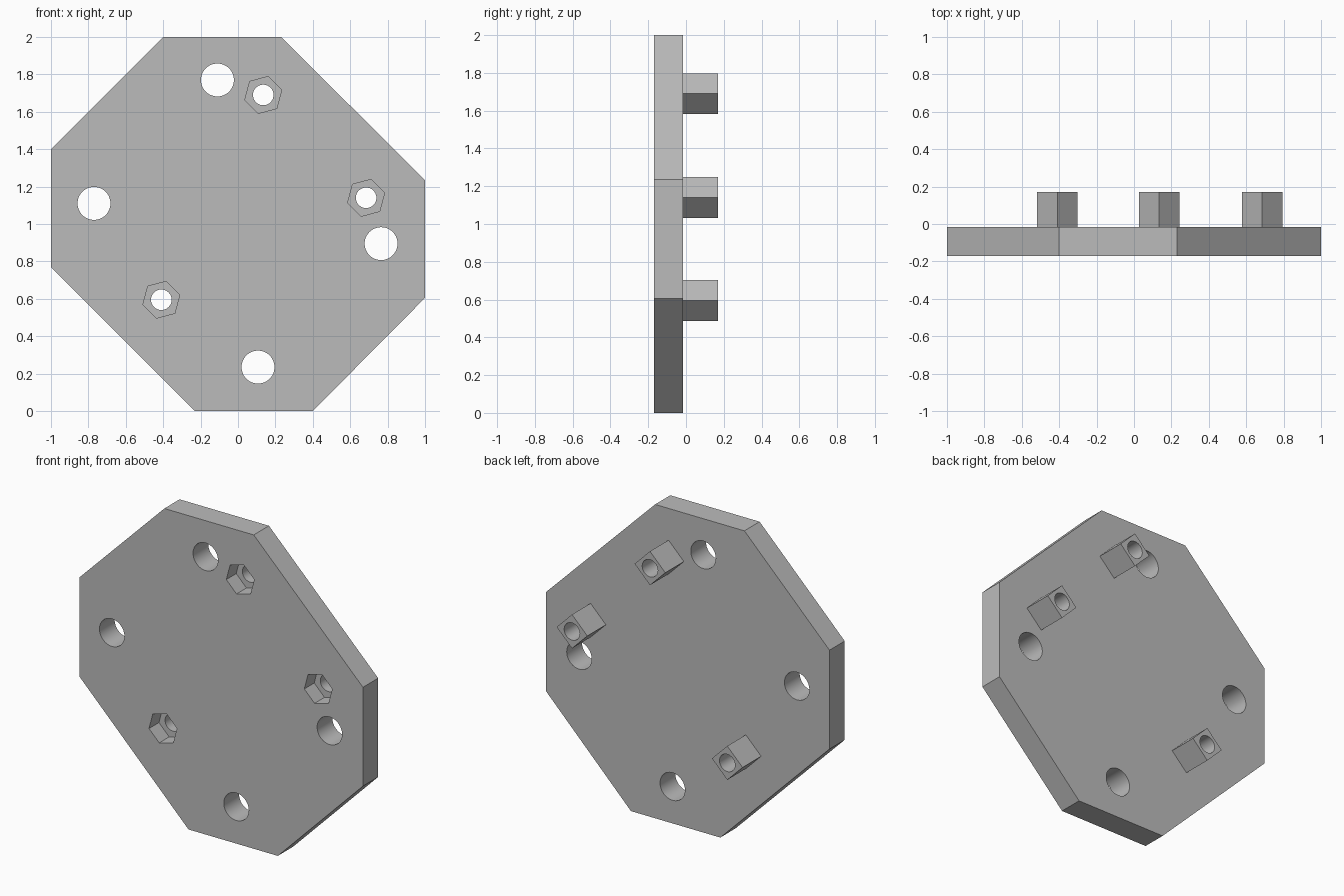
import bpy
import bmesh
from math import cos, sin, tau, radians

default = bpy.data.objects.get("Cube")
if default:
    bpy.data.objects.remove(default, do_unlink=True)

FRONT, BACK, POST_END = -0.17, -0.017, 0.17
POCKET_FLOOR = FRONT + 0.1

grey = bpy.data.materials.new("plain grey")
grey.use_nodes = True
grey.diffuse_color = (0.5, 0.5, 0.5, 1)
grey.node_tree.nodes["Principled BSDF"].inputs["Base Color"].default_value = grey.diffuse_color


def ring(x, z, radius, sides, turn=0):
    """Regular polygon in the xz plane."""
    angles = [radians(turn) + tau * i / sides for i in range(sides)]
    return [(x + radius * cos(a), z + radius * sin(a)) for a in angles]


def prism(name, outline, y0, y1):
    """Outline in xz, extruded along y."""
    bm = bmesh.new()
    face = bm.faces.new([bm.verts.new((x, y0, z)) for x, z in outline])
    grown = bmesh.ops.extrude_face_region(bm, geom=[face])["geom"]
    moved = [v for v in grown if isinstance(v, bmesh.types.BMVert)]
    bmesh.ops.translate(bm, verts=moved, vec=(0, y1 - y0, 0))
    bmesh.ops.recalc_face_normals(bm, faces=bm.faces)
    mesh = bpy.data.meshes.new(name)
    bm.to_mesh(mesh)
    bm.free()
    mesh.materials.append(grey)
    obj = bpy.data.objects.new(name, mesh)
    bpy.context.collection.objects.link(obj)
    return obj


def activate(obj):
    bpy.ops.object.select_all(action="DESELECT")
    obj.select_set(True)
    bpy.context.view_layer.objects.active = obj


def cut(obj, outline, y0, y1):
    """Subtract a prism from the object."""
    cutter = prism("cutter", outline, y0, y1)
    cutter.hide_render = True
    mod = obj.modifiers.new("cut", "BOOLEAN")
    mod.operation = "DIFFERENCE"
    mod.solver = "EXACT"
    mod.object = cutter
    activate(obj)
    bpy.ops.object.modifier_apply(modifier=mod.name)
    bpy.data.objects.remove(cutter, do_unlink=True)


def smooth(obj):
    activate(obj)
    bpy.ops.object.shade_smooth_by_angle(angle=radians(30))


# Eight-sided plate
plate = prism("mounting_plate",
              [(-0.4, 2), (0.23, 2), (1, 1.235), (1, 0.605),
               (0.4, 0), (-0.23, 0), (-1, 0.77), (-1, 1.4)], FRONT, BACK)

# Large through holes
for x, z in [(-0.11, 1.77), (0.765, 0.895), (0.107, 0.235), (-0.77, 1.11)]:
    cut(plate, ring(x, z, 0.088, 48), FRONT - 0.1, BACK + 0.1)

# Bored square posts behind hexagonal nut pockets
for name, x, z in [("upper", 0.135, 1.69), ("left", 0.685, 1.14), ("lower", -0.41, 0.595)]:
    bore = ring(x, z, 0.055, 40)
    cut(plate, ring(x, z, 0.102, 6, 15), FRONT - 0.1, POCKET_FLOOR)
    cut(plate, bore, FRONT - 0.1, BACK + 0.1)
    post = prism(name + "_post", ring(x, z, 0.108, 4), BACK, POST_END)
    cut(post, bore, BACK - 0.1, POST_END + 0.1)
    smooth(post)

smooth(plate)
